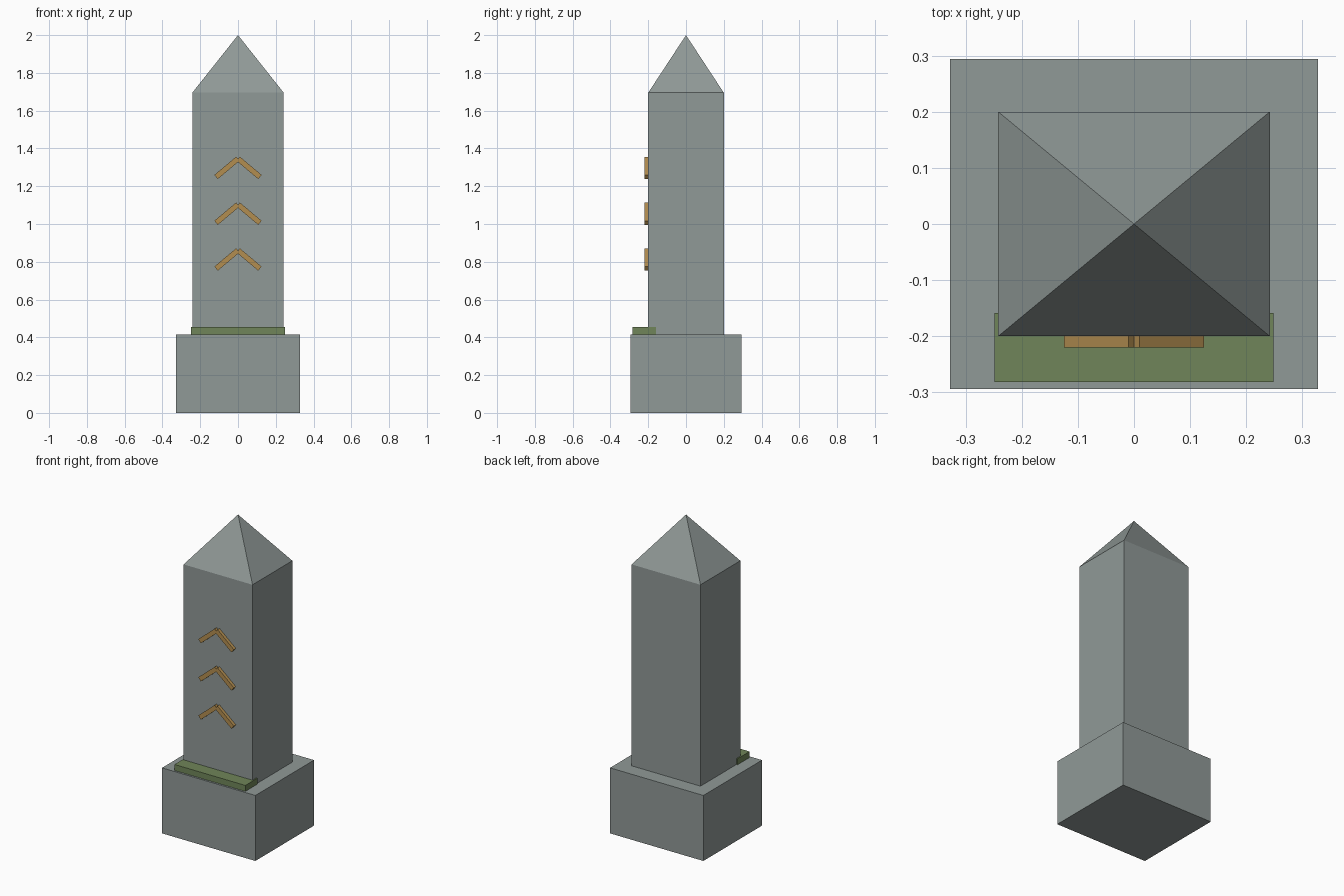
import bpy, bmesh, math
from mathutils import Matrix, Vector

cube = bpy.data.objects.get("Cube")
if cube:
    bpy.data.objects.remove(cube, do_unlink=True)


def material(name, rgb):
    mat = bpy.data.materials.new(name)
    mat.use_nodes = True
    mat.diffuse_color = (*rgb, 1)
    mat.node_tree.nodes["Principled BSDF"].inputs["Base Color"].default_value = (*rgb, 1)
    return mat


stone = material("grey stone", (0.28, 0.32, 0.31))
moss = material("moss green", (0.16, 0.235, 0.10))
bronze = material("bronze", (0.45, 0.27, 0.08))


def finish(name, bm, mat):
    bmesh.ops.recalc_face_normals(bm, faces=bm.faces)
    mesh = bpy.data.meshes.new(name)
    bm.to_mesh(mesh)
    bm.free()
    mesh.materials.append(mat)
    obj = bpy.data.objects.new(name, mesh)
    bpy.context.collection.objects.link(obj)
    return obj


def box(name, low, high, mat, tilt=0):
    low, high = Vector(low), Vector(high)
    bm = bmesh.new()
    bmesh.ops.create_cube(bm, size=1, matrix=Matrix.Diagonal((*(high - low), 1)))
    obj = finish(name, bm, mat)
    obj.location = (low + high) / 2
    obj.rotation_euler.y = tilt
    return obj


# Plinth
box("plinth", (-0.328, -0.294, 0), (0.328, 0.294, 0.416), stone)

# Shaft with its pointed cap
half_x, half_y, shoulder = 0.242, 0.2, 1.695
bm = bmesh.new()
corners = [(-half_x, -half_y), (half_x, -half_y), (half_x, half_y), (-half_x, half_y)]
bottom = [bm.verts.new((x, y, 0.416)) for x, y in corners]
top = [bm.verts.new((x, y, shoulder)) for x, y in corners]
apex = bm.verts.new((0, 0, 2))
bm.faces.new(bottom[::-1])
for i in range(4):
    j = (i + 1) % 4
    bm.faces.new((bottom[i], bottom[j], top[j], top[i]))
    bm.faces.new((top[i], top[j], apex))
finish("shaft", bm, stone)

# Moss strip along the front foot of the shaft
box("moss_strip", (-0.249, -0.282, 0.416), (0.249, -0.159, 0.454), moss)

# Three chevrons, each made of two tilted bars
length, width, angle = 0.15, 0.028, math.radians(40)
for n in range(3):
    z = 0.812 + 0.2425 * n
    for side, label in ((1, "left"), (-1, "right")):
        x = 0.0585 * side
        box(f"chevron_{n + 1}_{label}_bar",
            (x - length / 2, -0.22, z - width / 2),
            (x + length / 2, -0.198, z + width / 2), bronze, side * angle)
